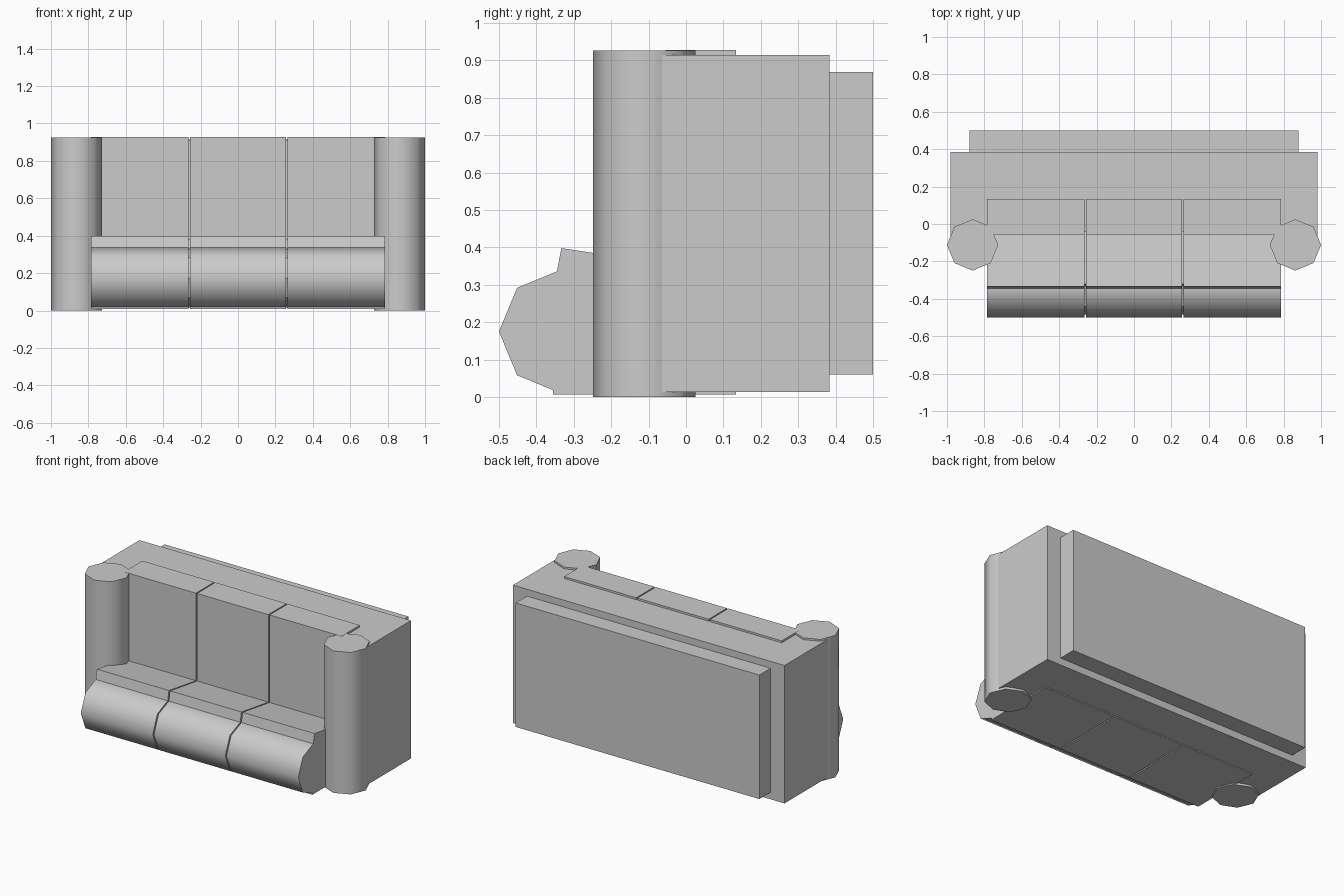
import bpy
from math import radians, cos, sin, tau

cube = bpy.data.objects.get("Cube")
if cube:
    bpy.data.objects.remove(cube, do_unlink=True)

# single upholstery colour
fabric = bpy.data.materials.new("grey_fabric")
fabric.use_nodes = True
GREY = (0.6, 0.6, 0.6, 1)
fabric.diffuse_color = GREY
fabric.node_tree.nodes["Principled BSDF"].inputs["Base Color"].default_value = GREY


def prism(name, outline, start, end, axis, smooth=False):
    """Extrude a closed outline along x (outline in y, z) or z (outline in x, y)."""
    n = len(outline)
    verts = []
    for depth in (start, end):
        for a, b in outline:
            verts.append((depth, a, b) if axis == "x" else (a, b, depth))
    faces = [tuple(reversed(range(n))), tuple(range(n, 2 * n))]
    faces += [(i, (i + 1) % n, n + (i + 1) % n, n + i) for i in range(n)]
    mesh = bpy.data.meshes.new(name)
    mesh.from_pydata(verts, [], faces)
    mesh.materials.append(fabric)
    obj = bpy.data.objects.new(name, mesh)
    bpy.context.collection.objects.link(obj)
    if smooth:
        bpy.ops.object.select_all(action="DESELECT")
        obj.select_set(True)
        bpy.context.view_layer.objects.active = obj
        bpy.ops.object.shade_smooth_by_angle(angle=radians(50))
    return obj


def octagon(cx, cy, r):
    return [(cx + r * cos(i * tau / 8), cy + r * sin(i * tau / 8)) for i in range(8)]


SEAT_HALF = 0.785
THIRD = SEAT_HALF * 2 / 3
GAP = 0.004

# U-shaped frame wrapping the cushions
frame = [(-0.98, 0.384), (-0.98, -0.065), (-SEAT_HALF, -0.065), (-SEAT_HALF, 0.13),
         (SEAT_HALF, 0.13), (SEAT_HALF, -0.065), (0.98, -0.065), (0.98, 0.384)]
prism("frame", frame, 0.014, 0.914, "z")

# raised panel on the rear
panel = [(-0.88, 0.38), (0.88, 0.38), (0.88, 0.5), (-0.88, 0.5)]
prism("rear_panel", panel, 0.06, 0.869, "z")

# rolled arm columns
for side, x in (("left", 0.863), ("right", -0.863)):
    prism(side + "_arm_roll", octagon(x, -0.112, 0.137), 0, 0.926, "z", smooth=True)

# three L-shaped cushions, each with a front roll
cushion = [(-0.355, 0.007), (0.134, 0.007), (0.134, 0.927), (-0.055, 0.927),
           (-0.055, 0.356), (-0.333, 0.398), (-0.345, 0.337), (-0.355, 0.28)]
for i, label in enumerate(("right", "middle", "left")):
    x0 = -SEAT_HALF + i * THIRD + (GAP if i > 0 else 0)
    x1 = -SEAT_HALF + (i + 1) * THIRD - (GAP if i < 2 else 0)
    prism(label + "_cushion", cushion, x0, x1, "x")
    prism(label + "_front_roll", octagon(-0.335, 0.175, 0.165), x0, x1, "x", smooth=True)

# recessed core that closes the seams between cushions
core = [(-0.34, 0.02), (0.13, 0.02), (0.13, 0.912), (-0.04, 0.912),
        (-0.04, 0.34), (-0.32, 0.382), (-0.33, 0.33)]
for label, x in (("right", -THIRD / 2), ("left", THIRD / 2)):
    prism(label + "_seam_core", core, x - 0.01, x + 0.01, "x")
    prism(label + "_seam_roll", octagon(-0.335, 0.175, 0.15), x - 0.01, x + 0.01, "x")
